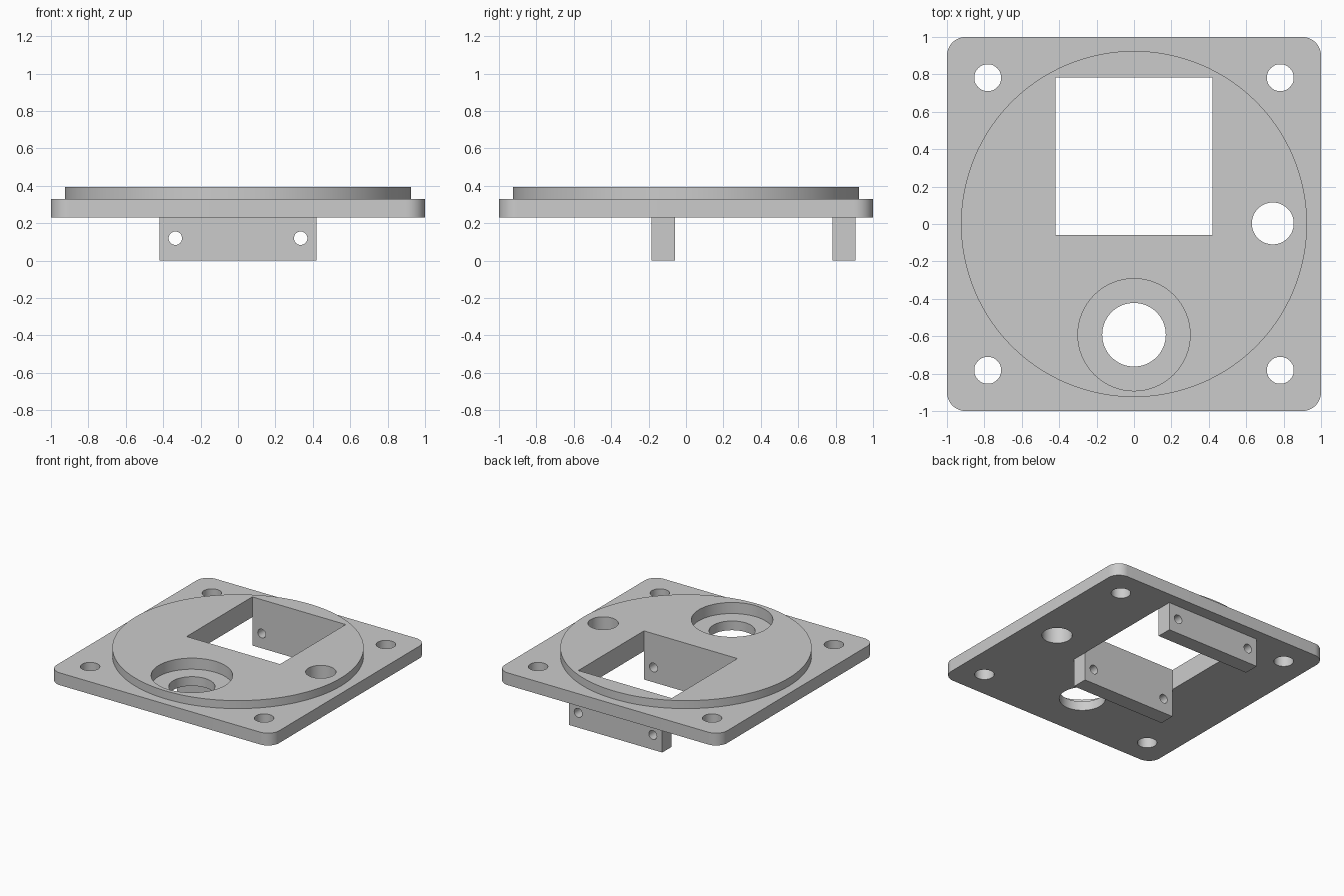
import bpy, bmesh
from math import radians
from mathutils import Matrix, Vector

default = bpy.data.objects.get("Cube")
if default:
    bpy.data.objects.remove(default, do_unlink=True)

grey = bpy.data.materials.new("plain grey")
grey.use_nodes = True
grey.diffuse_color = (0.6, 0.6, 0.6, 1)
grey.node_tree.nodes["Principled BSDF"].inputs["Base Color"].default_value = (0.6, 0.6, 0.6, 1)


def finish(bm, name):
    mesh = bpy.data.meshes.new(name)
    bmesh.ops.recalc_face_normals(bm, faces=bm.faces)
    bm.to_mesh(mesh)
    bm.free()
    mesh.materials.append(grey)
    obj = bpy.data.objects.new(name, mesh)
    bpy.context.collection.objects.link(obj)
    return obj


def box(name, low, high, corner=0):
    """Box between two corners, with optional rounded upright edges."""
    low, high = Vector(low), Vector(high)
    bm = bmesh.new()
    bmesh.ops.create_cube(bm, size=1)
    for v in bm.verts:
        v.co = (low + high) / 2 + v.co * (high - low)
    if corner:
        upright = [e for e in bm.edges
                   if abs(e.verts[0].co.z - e.verts[1].co.z) > 0.01]
        bmesh.ops.bevel(bm, geom=upright, offset=corner, segments=12,
                        profile=0.5, affect='EDGES')
    return finish(bm, name)


def cylinder(name, centre, radius, depth, axis='Z', sides=64):
    bm = bmesh.new()
    turn = Matrix.Rotation(radians(90), 4, 'X') if axis == 'Y' else Matrix()
    bmesh.ops.create_cone(bm, cap_ends=True, segments=sides, radius1=radius,
                          radius2=radius, depth=depth,
                          matrix=Matrix.Translation(centre) @ turn)
    return finish(bm, name)


def combine(body, tool, operation):
    """Apply a boolean to the body and discard the tool."""
    tool.hide_render = True
    mod = body.modifiers.new(operation.lower(), 'BOOLEAN')
    mod.operation, mod.solver, mod.object = operation, 'EXACT', tool
    bpy.context.view_layer.objects.active = body
    bpy.ops.object.modifier_apply(modifier=mod.name)
    bpy.data.objects.remove(tool, do_unlink=True)


BASE, STEP, TOP = 0.23, 0.33, 0.395
HALF, NEAR, FAR = 0.42, -0.06, 0.783

# Square plate with rounded corners and a raised round step
plate = box("mounting_plate", (-1, -1, BASE), (1, 1, STEP), 0.1)
combine(plate, cylinder("raised_disc", (0, 0, (BASE + TOP) / 2 + 0.02),
                        0.925, TOP - BASE - 0.04, sides=128), 'UNION')

# Two hanging brackets, trimmed flush by the window cut
for low, high in ((NEAR - 0.125, NEAR + 0.05), (FAR - 0.05, FAR + 0.122)):
    combine(plate, box("bracket", (-HALF, low, 0), (HALF, high, BASE + 0.05)), 'UNION')

# Square window
combine(plate, box("window", (-HALF, NEAR, -0.5), (HALF, FAR, 1)), 'DIFFERENCE')

# Corner screw holes, and bracket screw holes running through both brackets
for side in (-1, 1):
    for end in (-1, 1):
        combine(plate, cylinder("corner_hole", (side * 0.782, end * 0.782, 0.3),
                                0.072, 1, sides=48), 'DIFFERENCE')
    combine(plate, cylinder("bracket_hole", (side * 0.335, 0, 0.12),
                            0.036, 3, 'Y', 32), 'DIFFERENCE')

# Side hole, and the counterbored front hole
combine(plate, cylinder("side_hole", (0.742, 0.003, 0.3), 0.112, 1), 'DIFFERENCE')
combine(plate, cylinder("front_hole", (0, -0.592, 0.3), 0.17, 1), 'DIFFERENCE')
combine(plate, cylinder("counterbore", (0, -0.592, 0.805), 0.3, 1), 'DIFFERENCE')

# Smooth round walls, sharp edges
bpy.ops.object.select_all(action='DESELECT')
plate.select_set(True)
bpy.context.view_layer.objects.active = plate
bpy.ops.object.shade_smooth_by_angle(angle=radians(30))
